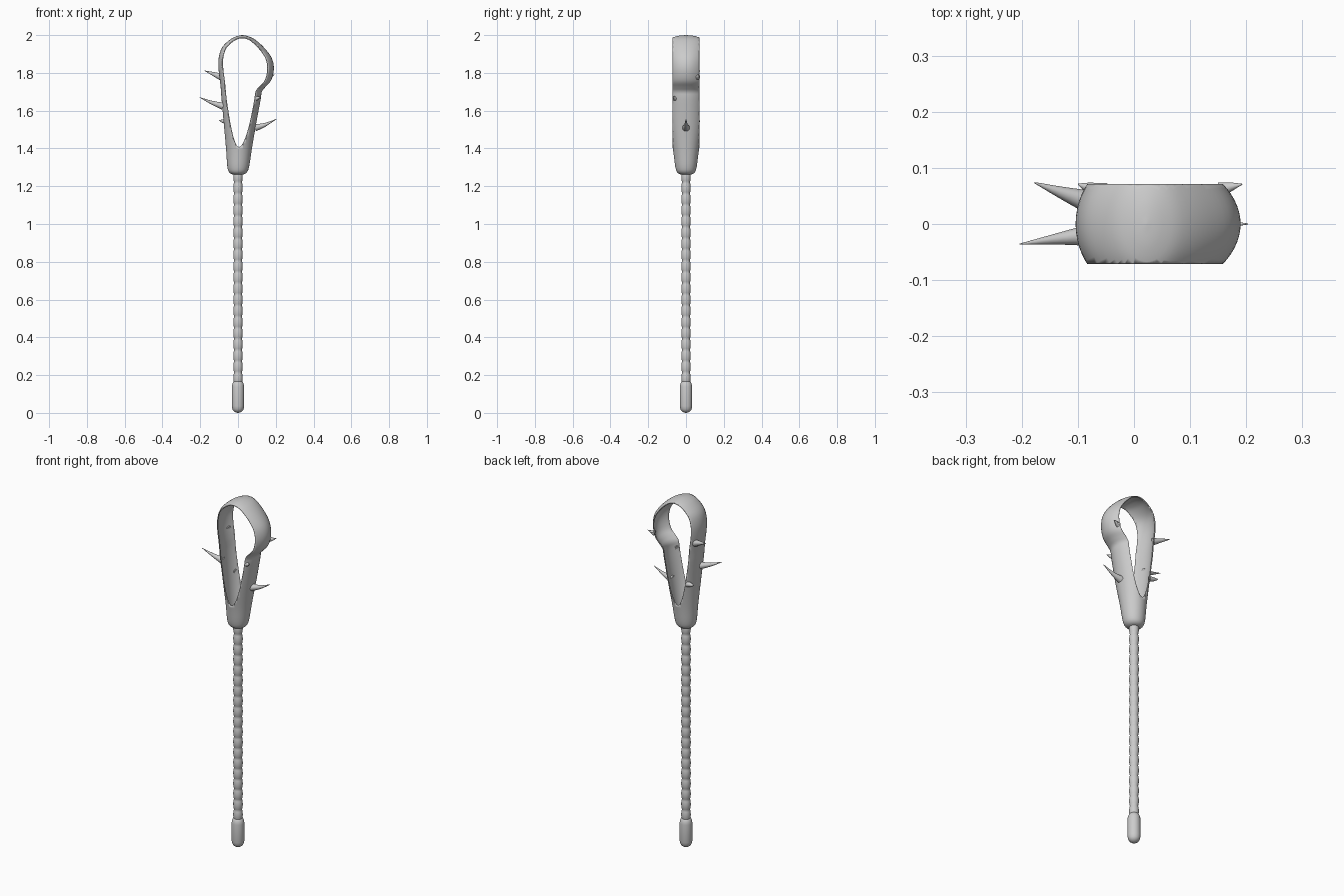
import bpy, bmesh, math
from mathutils import Vector

if "Cube" in bpy.data.objects:
    bpy.data.objects.remove(bpy.data.objects["Cube"])

grey = bpy.data.materials.new("plain grey")
grey.diffuse_color = (0.6, 0.6, 0.6, 1)
grey.use_nodes = True
grey.node_tree.nodes["Principled BSDF"].inputs["Base Color"].default_value = grey.diffuse_color


def make(name, bm, smooth=40):
    bmesh.ops.recalc_face_normals(bm, faces=bm.faces[:])
    me = bpy.data.meshes.new(name)
    bm.to_mesh(me)
    bm.free()
    ob = bpy.data.objects.new(name, me)
    bpy.context.collection.objects.link(ob)
    me.materials.append(grey)
    bpy.ops.object.select_all(action='DESELECT')
    ob.select_set(True)
    bpy.context.view_layer.objects.active = ob
    bpy.ops.object.shade_smooth_by_angle(angle=math.radians(smooth))
    return ob


def bridge(bm, rings, cap=True):
    vs = [[bm.verts.new(p) for p in r] for r in rings]
    n = len(rings[0])
    for a, b in zip(vs, vs[1:]):
        for i in range(n):
            j = (i + 1) % n
            bm.faces.new((a[i], a[j], b[j], b[i]))
    if cap:
        bm.faces.new(vs[0])
        bm.faces.new(vs[-1])


def lathe(name, prof, n=32):
    bm = bmesh.new()
    bridge(bm, [[(r * math.cos(2 * math.pi * i / n), r * math.sin(2 * math.pi * i / n), z)
                 for i in range(n)] for r, z in prof])
    return make(name, bm, 60)


def spline(rows, steps):
    out = []
    for k in range(len(rows) - 1):
        p = [rows[max(0, min(len(rows) - 1, k + d))] for d in (-1, 0, 1, 2)]
        for s in range(steps):
            t = s / steps
            out.append([0.5 * (2 * b + (c - a) * t + (2 * a - 5 * b + 4 * c - d) * t * t
                               + (3 * b - a - 3 * c + d) * t ** 3) for a, b, c, d in zip(*p)])
    out.append(list(rows[-1]))
    return out


# pommel: rounded capsule
pommel = [(0.003, 0), (0.014, 0.003), (0.024, 0.010), (0.030, 0.020), (0.033, 0.036),
          (0.033, 0.138), (0.031, 0.150), (0.027, 0.160), (0.021, 0.168)]
lathe("pommel", pommel)

# beaded grip shaft
beads, per = 19, 8
shaft = []
for i in range(beads * per + 1):
    u = i / per
    shaft.append((0.0205 + 0.0045 * abs(math.sin(math.pi * u)) ** 0.8, 0.155 + 1.125 * u / beads))
lathe("shaft", shaft, 24)

# hollow head: lopsided bulb with its front and back sliced off
# rows: z, left x, right x, left half depth, right half depth
rows = [(1.260, -0.020, 0.020, 0.020, 0.020),
        (1.270, -0.043, 0.043, 0.043, 0.043),
        (1.300, -0.056, 0.058, 0.056, 0.056),
        (1.395, -0.063, 0.073, 0.069, 0.069),
        (1.530, -0.075, 0.096, 0.091, 0.091),
        (1.660, -0.087, 0.120, 0.115, 0.099),
        (1.700, -0.090, 0.126, 0.120, 0.101),
        (1.725, -0.092, 0.145, 0.125, 0.105),
        (1.760, -0.096, 0.175, 0.132, 0.112),
        (1.820, -0.103, 0.190, 0.140, 0.112),
        (1.880, -0.102, 0.178, 0.140, 0.112),
        (1.935, -0.084, 0.137, 0.125, 0.105),
        (1.978, -0.040, 0.088, 0.090, 0.085),
        (1.995, -0.004, 0.050, 0.045, 0.045),
        (2.000, 0.021, 0.023, 0.001, 0.001)]
rings, N = [], 64
for z, xl, xr, hl, hr in spline(rows, 4):
    cx, rx = (xl + xr) / 2, (xr - xl) / 2
    ring = []
    for i in range(N):
        a = 2 * math.pi * i / N
        w = (math.cos(a) + 1) / 2
        ring.append((cx + rx * math.cos(a), (hl + (hr - hl) * w) * math.sin(a), z))
    rings.append(ring)
bm = bmesh.new()
bridge(bm, rings)
for s in (-1, 1):
    bmesh.ops.bisect_plane(bm, geom=bm.verts[:] + bm.edges[:] + bm.faces[:],
                           plane_co=(0, 0.071 * s, 0), plane_no=(0, s, 0), clear_outer=True)
head = make("hollow_head", bm, 50)
sol = head.modifiers.new("wall", 'SOLIDIFY')
sol.thickness = 0.005
sol.offset = -1


# curved thorns on the head
def thorn(name, base, mid, tip, r):
    b, m, t = Vector(base), Vector(mid), Vector(tip)
    d = (t - b).normalized()
    side = d.cross(Vector((0, 0, 1))).normalized()
    up = side.cross(d)
    bm = bmesh.new()
    pts = spline([(*b, r * 1.2), (*m, r * 0.6), (*t, r * 0.06)], 4)
    bridge(bm, [[Vector(p[:3]) + p[3] * (side * math.cos(2 * math.pi * i / 12)
                                         + up * math.sin(2 * math.pi * i / 12))
                 for i in range(12)] for p in pts])
    bmesh.ops.bisect_plane(bm, geom=bm.verts[:] + bm.edges[:] + bm.faces[:],
                           plane_co=(0, 0.074, 0), plane_no=(0, 1, 0), clear_outer=True)
    make(name, bm)


thorn("thorn_left_top", (-0.088, 0.042, 1.778), (-0.135, 0.058, 1.796), (-0.178, 0.074, 1.812), 0.016)
thorn("thorn_left_mid", (-0.080, -0.020, 1.624), (-0.140, -0.027, 1.643), (-0.204, -0.036, 1.671), 0.016)
thorn("thorn_left_low", (-0.052, 0.058, 1.540), (-0.085, 0.066, 1.545), (-0.100, 0.071, 1.550), 0.013)
thorn("thorn_right_low", (0.088, 0.0, 1.510), (0.140, 0.0, 1.524), (0.203, 0.0, 1.555), 0.017)
thorn("thorn_right_mid", (0.094, -0.056, 1.665), (0.108, -0.064, 1.669), (0.122, -0.071, 1.674), 0.012)
thorn("thorn_right_top", (0.155, 0.062, 1.778), (0.175, 0.067, 1.783), (0.193, 0.071, 1.790), 0.012)
